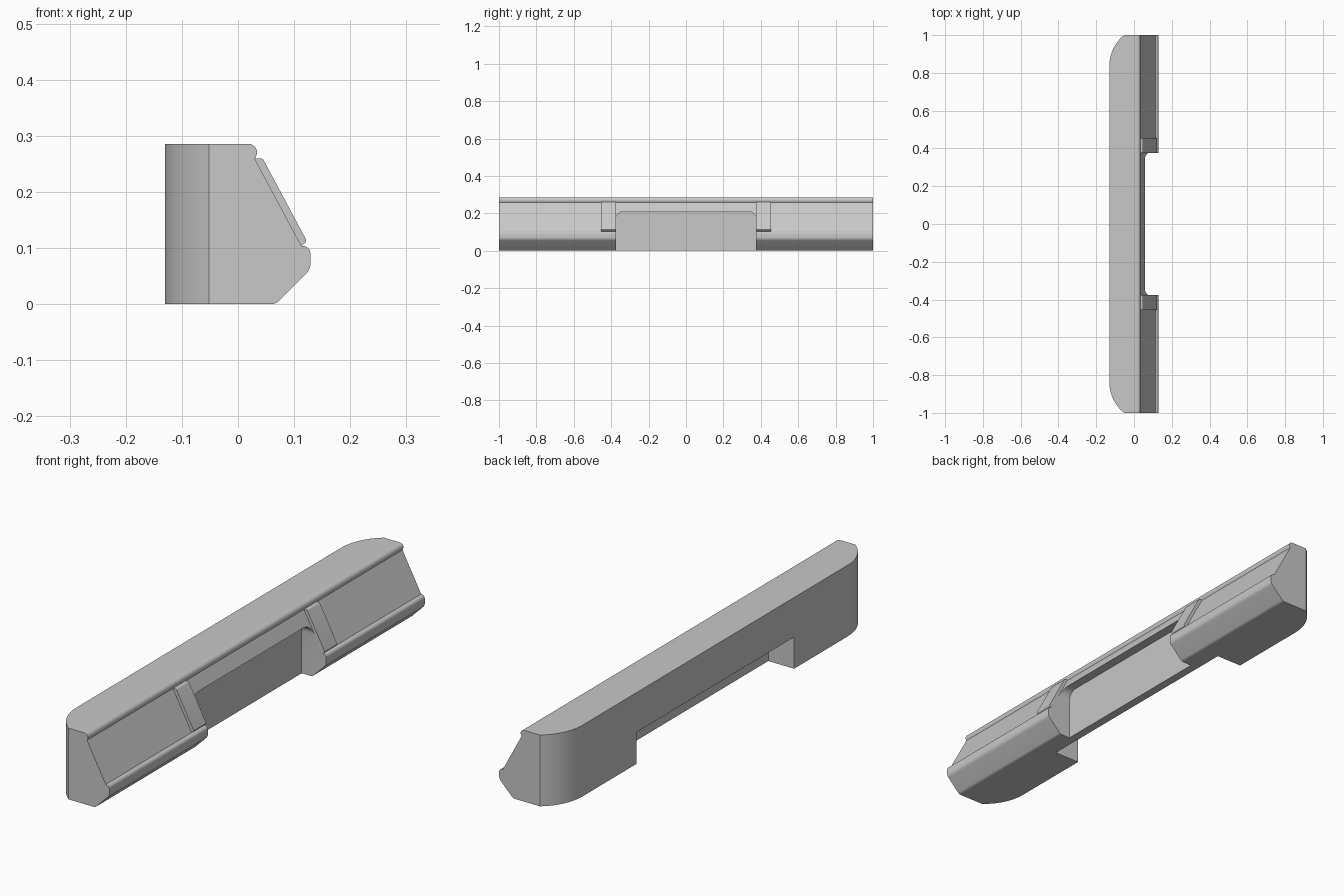
import bpy, bmesh, math
from mathutils import Vector

cube = bpy.data.objects.get("Cube")
if cube:
    bpy.data.objects.remove(cube, do_unlink=True)

grey = bpy.data.materials.new("plain grey")
grey.use_nodes = True
COLOUR = (0.58, 0.58, 0.58, 1)
grey.diffuse_color = COLOUR
grey.node_tree.nodes["Principled BSDF"].inputs["Base Color"].default_value = COLOUR


def fillet(corners, steps=8):
    """Turn (u, v, radius) corners into a rounded 2D outline."""
    out = []
    for i, (u, v, r) in enumerate(corners):
        p = Vector((u, v))
        if r == 0:
            out.append(p)
            continue
        a = (Vector(corners[i - 1][:2]) - p).normalized()
        b = (Vector(corners[(i + 1) % len(corners)][:2]) - p).normalized()
        half = a.angle(b) / 2
        centre = p + (a + b).normalized() * (r / math.sin(half))
        start = p + a * (r / math.tan(half)) - centre
        end = p + b * (r / math.tan(half)) - centre
        sweep = math.pi - 2 * half
        for k in range(steps + 1):
            t = k / steps
            w0 = math.sin((1 - t) * sweep) / math.sin(sweep)
            w1 = math.sin(t * sweep) / math.sin(sweep)
            out.append(centre + start * w0 + end * w1)
    return out


def prism(name, outline, axis, low, high):
    """Extrude a 2D outline along the given axis (0, 1 or 2)."""
    def place(p, d):
        c = [p[0], p[1]]
        c.insert(axis, d)
        return c
    bm = bmesh.new()
    face = bm.faces.new([bm.verts.new(place(p, low)) for p in outline])
    ext = bmesh.ops.extrude_face_region(bm, geom=[face])
    moved = [g for g in ext["geom"] if isinstance(g, bmesh.types.BMVert)]
    shift = Vector((0, 0, 0))
    shift[axis] = high - low
    bmesh.ops.translate(bm, verts=moved, vec=shift)
    bmesh.ops.recalc_face_normals(bm, faces=bm.faces)
    mesh = bpy.data.meshes.new(name)
    bm.to_mesh(mesh)
    bm.free()
    mesh.materials.append(grey)
    obj = bpy.data.objects.new(name, mesh)
    bpy.context.collection.objects.link(obj)
    return obj


def activate(obj):
    bpy.ops.object.select_all(action="DESELECT")
    obj.select_set(True)
    bpy.context.view_layer.objects.active = obj


def combine(target, tool, operation):
    mod = target.modifiers.new("cut", "BOOLEAN")
    mod.operation = operation
    mod.solver = "EXACT"
    mod.object = tool
    activate(target)
    bpy.ops.object.modifier_apply(modifier=mod.name)
    bpy.data.objects.remove(tool, do_unlink=True)


def finish(obj):
    activate(obj)
    bpy.ops.object.shade_smooth_by_angle(angle=math.radians(30))


# Main bar: side profile swept along its length
body = prism("main_bar", fillet([
    (-0.13, 0, 0), (0.067, 0, 0.02), (0.129, 0.062, 0.025),
    (0.129, 0.104, 0.014), (0.113, 0.104, 0), (0.03, 0.259, 0),
    (0.034, 0.268, 0), (0.034, 0.286, 0.016), (-0.13, 0.286, 0)]), 1, -1, 1)

# Rounded rear corners, seen in plan
R, CX, CY = 0.203, 0.073, 0.84
stop = math.acos((CX + 0.052) / R)
arc = [(CX - R * math.cos(stop * k / 16), CY + R * math.sin(stop * k / 16))
       for k in range(17)]
plan = arc + [(-0.052, 1.1), (0.3, 1.1)]
plan += [(x, -y) for x, y in reversed(plan)]
combine(body, prism("plan_cutter", plan, 2, -0.1, 0.4), "INTERSECT")

# Front pocket with rounded upper corners
pocket = fillet([(-0.375, -0.1, 0), (0.375, -0.1, 0),
                 (0.375, 0.208, 0.038), (-0.375, 0.208, 0.038)])
combine(body, prism("pocket_cutter", pocket, 0, 0.02, 0.3), "DIFFERENCE")

# Wider rear recess, leaving a thin wall behind the pocket
recess = [(-0.5, -0.1), (0.5, -0.1), (0.5, 0.127), (-0.5, 0.127)]
combine(body, prism("recess_cutter", recess, 0, -0.3, -0.015), "DIFFERENCE")
finish(body)

# Raised pads on the sloping face beside the pocket
pad = fillet([(0.025, 0.255, 0), (0.108, 0.102, 0), (0.114, 0.104, 0),
              (0.1225, 0.113, 0.004), (0.044, 0.26, 0.006), (0.03, 0.26, 0)], 5)
for side, low in (("near", -0.455), ("far", 0.375)):
    finish(prism(side + "_raised_pad", pad, 1, low, low + 0.08))
